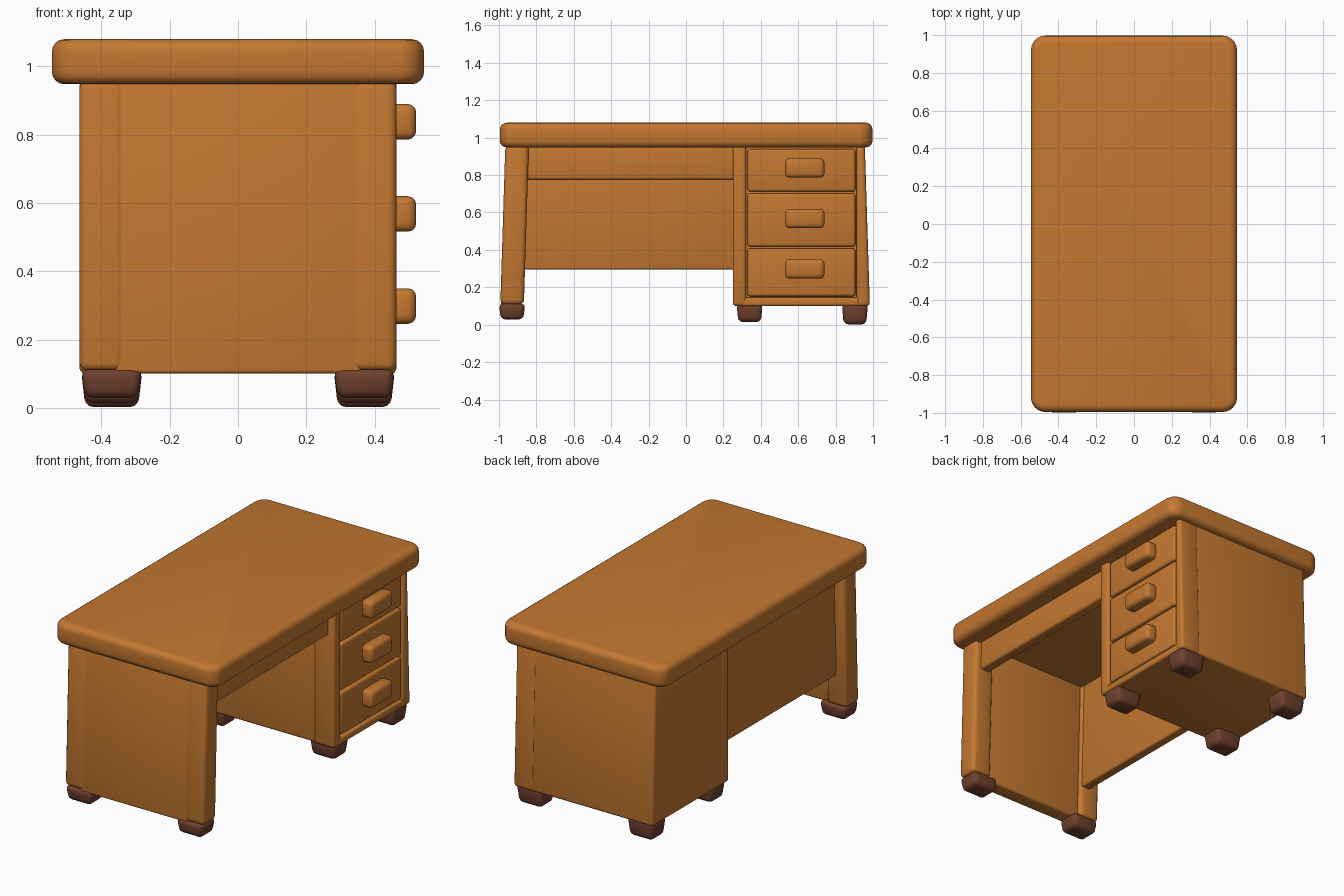
import bpy, bmesh, math
from mathutils import Vector

if "Cube" in bpy.data.objects:
    bpy.data.objects.remove(bpy.data.objects["Cube"])

def material(name, rgb):
    m = bpy.data.materials.new(name)
    m.diffuse_color = (*rgb, 1)
    m.use_nodes = True
    m.node_tree.nodes["Principled BSDF"].inputs["Base Color"].default_value = m.diffuse_color
    return m

WOOD = material("orange wood", (0.55, 0.187, 0.03))
DARK = material("dark brown wood", (0.16, 0.052, 0.028))

def box(name, x, y, z, r=0.015, mat=WOOD, fn=None, corner=0.0, seg=3):
    """Rounded box from (min, max) ranges; fn bends corners before rounding."""
    bm = bmesh.new()
    bmesh.ops.create_cube(bm, size=1)
    for v in bm.verts:
        v.co = Vector([a + (c + 0.5) * (b - a) for c, (a, b) in zip(v.co, (x, y, z))])
        if fn:
            v.co = Vector(fn(*v.co))
    if corner:  # larger radius on the upright edges
        up = [e for e in bm.edges if abs(e.verts[0].co.z - e.verts[1].co.z) > 0.01]
        bmesh.ops.bevel(bm, geom=up, offset=corner, segments=6, profile=0.5, affect='EDGES')
    edges = [e for e in bm.edges if e.calc_face_angle(0) > math.radians(40)]
    bmesh.ops.bevel(bm, geom=edges, offset=r, segments=seg, profile=0.5, affect='EDGES')
    bmesh.ops.recalc_face_normals(bm, faces=bm.faces)
    me = bpy.data.meshes.new(name)
    bm.to_mesh(me)
    bm.free()
    me.materials.append(mat)
    ob = bpy.data.objects.new(name, me)
    bpy.context.collection.objects.link(ob)
    bpy.ops.object.select_all(action='DESELECT')
    ob.select_set(True)
    bpy.context.view_layer.objects.active = ob
    bpy.ops.object.shade_smooth_by_angle(angle=math.radians(40))
    return ob

ZB, ZT = 0.10, 0.96

def rise(z):
    return (z - ZB) / (ZT - ZB)

def lean_in(x, y, z):      # open-side end leans inward toward the top
    return x, y + 0.027 * rise(z), z

def lean_outer(x, y, z):   # only the outer pedestal face leans inward
    return x, y - (0.027 * rise(z) if y > 0.93 else 0), z

# Desk top
box("desk_top", (-0.545, 0.545), (-0.995, 0.997), (0.948, 1.08), 0.036, corner=0.075, seg=4)

# Open-side end: two square legs with a panel between them
for s, side in ((1, "front"), (-1, "back")):
    xs = sorted((s * 0.33, s * 0.465))
    box(f"{side}_leg", xs, (-0.993, -0.867), (0.108, ZT), 0.025, fn=lean_in)
box("end_panel", (-0.36, 0.36), (-0.990, -0.895), (ZB, ZT), 0.012, fn=lean_in)

# Rail under the top and rear modesty panel across the knee space
box("front_rail", (0.36, 0.425), (-0.88, 0.28), (0.775, ZT), 0.015)
box("modesty_panel", (-0.40, -0.34), (-0.88, 0.28), (0.295, ZT), 0.012)

# Drawer pedestal: core, corner posts and bottom rail
box("pedestal_body", (-0.462, 0.425), (0.262, 0.980), (ZB, ZT), 0.015, fn=lean_outer)
box("pedestal_inner_post", (0.33, 0.465), (0.25, 0.322), (ZB, ZT), 0.018)
box("pedestal_outer_post", (0.33, 0.465), (0.912, 0.983), (ZB, ZT), 0.018, fn=lean_outer)
box("pedestal_back_post", (-0.465, -0.33), (0.25, 0.322), (ZB, ZT), 0.018)
box("pedestal_bottom_rail", (0.33, 0.462), (0.28, 0.95), (ZB, 0.145), 0.012)

# Drawers with block handles
drawers = ((0.152, 0.408, 0.298), (0.418, 0.702, 0.568), (0.712, 0.940, 0.838))
for i, (z0, z1, zh) in enumerate(drawers):
    box(f"drawer_{i + 1}", (0.38, 0.458), (0.329, 0.905), (z0, z1), 0.014)
    box(f"handle_{i + 1}", (0.44, 0.522), (0.53, 0.74), (zh - 0.052, zh + 0.052), 0.024)

# Dark feet, tapered toward the floor
for y, low in ((-0.93, 0.028), (0.34, 0.014), (0.903, 0.002)):
    for s in (1, -1):
        def taper(px, py, pz, cx=s * 0.37, cy=y):
            k = 1.0 if pz > 0.08 else 0.86
            return cx + (px - cx) * k, cy + (py - cy) * k, pz
        box("foot", (s * 0.37 - 0.09, s * 0.37 + 0.09), (y - 0.07, y + 0.07),
            (low, 0.114), 0.025, DARK, taper)
